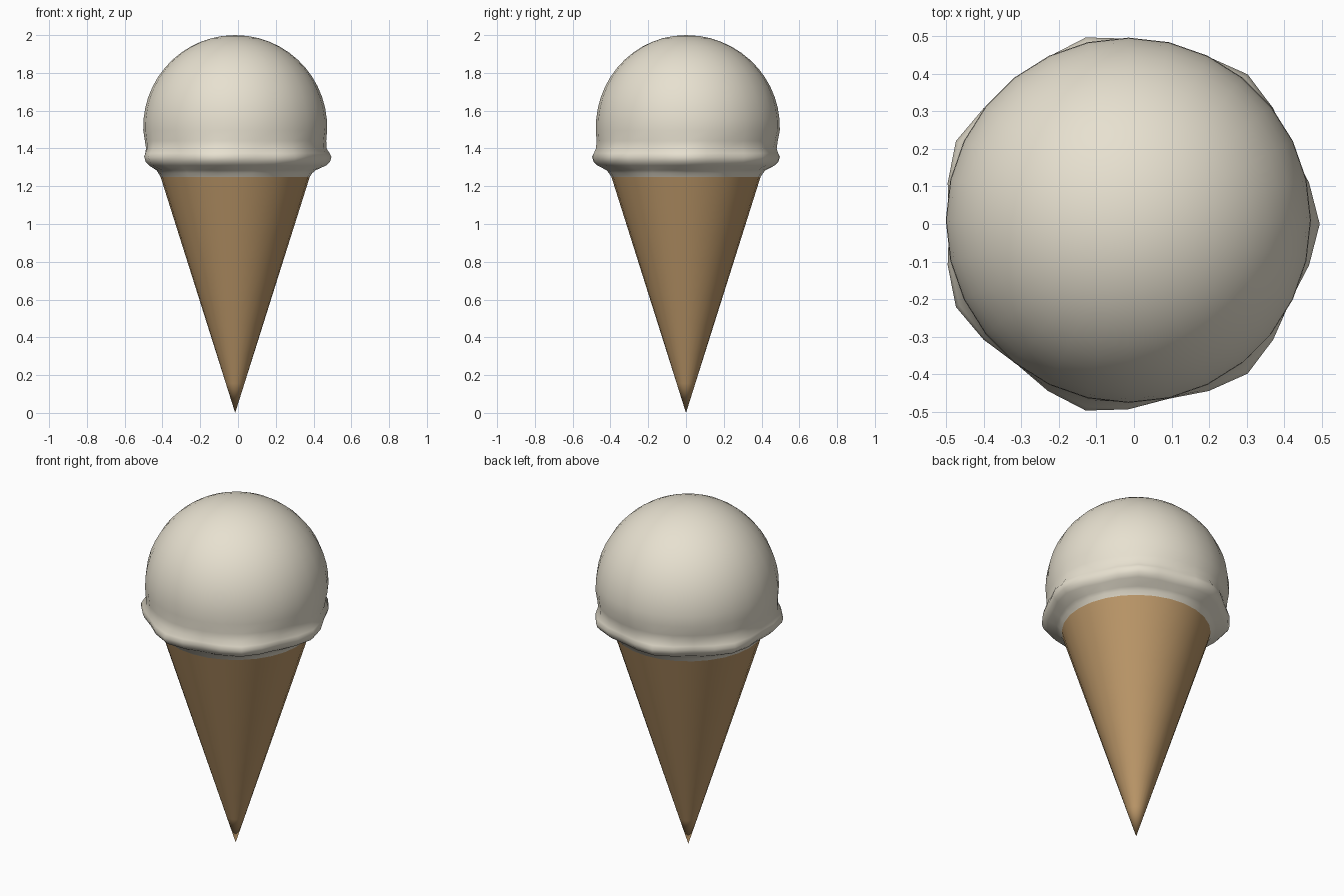
import bpy, bmesh
from math import sin, cos, pi, radians, sqrt

if "Cube" in bpy.data.objects:
    bpy.data.objects.remove(bpy.data.objects["Cube"])

CX, N, LOBES = -0.015, 28, 7


def material(name, color):
    m = bpy.data.materials.new(name)
    m.diffuse_color = color
    m.use_nodes = True
    m.node_tree.nodes["Principled BSDF"].inputs["Base Color"].default_value = m.diffuse_color
    return m


def lathe(name, rows, mat, low_tip=None, high_tip=None):
    """Rings of (z, radius, lobe amplitude, y shift), optionally closed by tip points."""
    bm = bmesh.new()
    rings = []
    for z, r, wave, dy in rows:
        ring = []
        for i in range(N):
            a = 2 * pi * i / N
            rr = r + wave * cos(LOBES * a)
            ring.append(bm.verts.new((CX + rr * cos(a), dy + rr * sin(a), z)))
        rings.append(ring)
    for lo, hi in zip(rings, rings[1:]):
        for i in range(N):
            j = (i + 1) % N
            bm.faces.new((lo[i], lo[j], hi[j], hi[i]))
    for tip, ring in ((low_tip, rings[0]), (high_tip, rings[-1])):
        if tip:
            v = bm.verts.new(tip)
            for i in range(N):
                bm.faces.new((ring[i], ring[(i + 1) % N], v))
    bmesh.ops.recalc_face_normals(bm, faces=bm.faces)
    me = bpy.data.meshes.new(name)
    bm.to_mesh(me)
    bm.free()
    me.materials.append(mat)
    ob = bpy.data.objects.new(name, me)
    bpy.context.collection.objects.link(ob)
    bpy.ops.object.select_all(action='DESELECT')
    ob.select_set(True)
    bpy.context.view_layer.objects.active = ob
    bpy.ops.object.shade_smooth_by_angle(angle=radians(60))
    return ob


# Wafer cone, straight from its tip to the rim under the scoop
cone_rows = [(1.25 * k / 8, 0.395 * k / 8, 0, 0) for k in range(1, 9)]
lathe("cone", cone_rows, material("wafer", (0.50, 0.31, 0.14, 1)),
      low_tip=(CX, 0, 0))

# Scoop: scalloped skirt at the bottom, then a round dome
scoop_rows = [(1.25, 0.395, 0, 0), (1.27, 0.408, 0.001, 0),
              (1.285, 0.422, 0.005, 0), (1.31, 0.468, 0.014, 0),
              (1.33, 0.486, 0.016, 0), (1.355, 0.494, 0.016, 0),
              (1.375, 0.488, 0.012, 0), (1.40, 0.478, 0.006, 0.002),
              (1.44, 0.480, 0.002, 0.006)]
R, CZ = 0.487, 1.513
for k in range(13):
    a = radians(-2 + 7 * k)
    scoop_rows.append((CZ + R * sin(a), R * cos(a), 0, 0.01 * cos(a)))
lathe("scoop", scoop_rows, material("vanilla", (0.80, 0.75, 0.63, 1)),
      high_tip=(CX, 0, 2.0))
